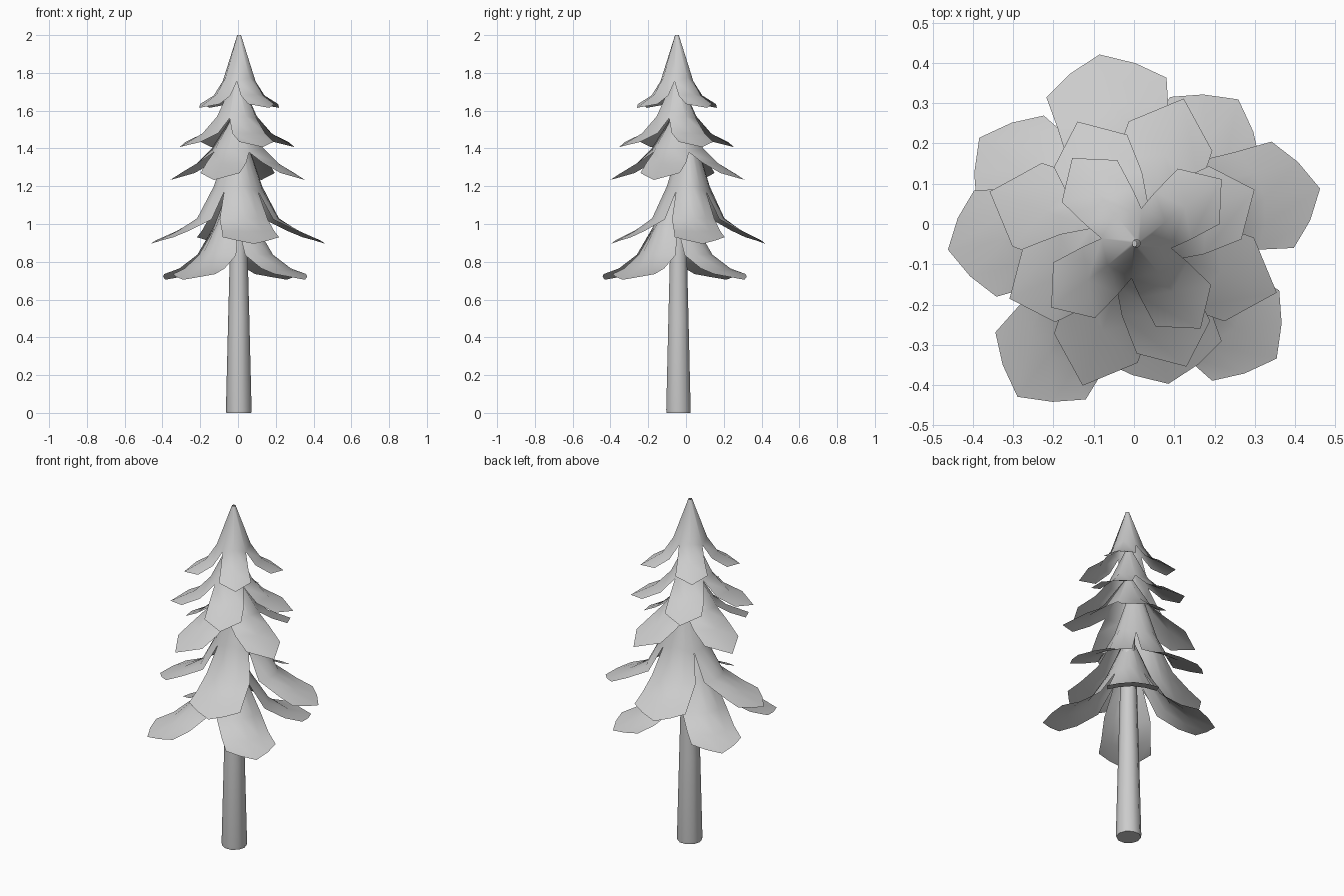
import bpy, bmesh, math

if "Cube" in bpy.data.objects:
    bpy.data.objects.remove(bpy.data.objects["Cube"])


def finish(bm, name, angle):
    bmesh.ops.remove_doubles(bm, verts=bm.verts[:], dist=0.0005)
    bmesh.ops.recalc_face_normals(bm, faces=bm.faces[:])
    me = bpy.data.meshes.new(name)
    bm.to_mesh(me)
    bm.free()
    ob = bpy.data.objects.new(name, me)
    bpy.context.collection.objects.link(ob)
    bpy.context.view_layer.objects.active = ob
    ob.select_set(True)
    bpy.ops.object.shade_smooth_by_angle(angle=math.radians(angle))
    ob.select_set(False)


def tier(name, centre, turn, rows, half_cols, sy=1.0):
    """Four drooping leaves joined at the top into a cone.
    Row: (ridge radius, ridge z, side radius, side z, half angle)."""
    bm = bmesh.new()
    for k in range(4):
        axis = turn + 90 * k
        grid = []
        for rm, zm, rs, zs, half in rows:
            line = []
            for c in range(-half_cols, half_cols + 1):
                f = abs(c) / half_cols
                a = math.radians(axis + half * c / half_cols)
                r = rm + (rs - rm) * f
                line.append(bm.verts.new((centre[0] + r * math.cos(a),
                                          centre[1] + sy * r * math.sin(a),
                                          zm + (zs - zm) * f)))
            grid.append(line)
        for a, b in zip(grid, grid[1:]):
            for i in range(len(a) - 1):
                bm.faces.new((a[i], b[i], b[i + 1], a[i + 1]))
    finish(bm, name, 80)


# Trunk: tapered round post
bm = bmesh.new()
N = 10
rings = []
for r, z in ((0.066, 0), (0.068, 0.015), (0.056, 0.5), (0.043, 1.0), (0.025, 1.4)):
    rings.append([bm.verts.new((0.004 + r * math.cos(2 * math.pi * i / N),
                                -0.04 + r * math.sin(2 * math.pi * i / N), z))
                  for i in range(N)])
for a, b in zip(rings, rings[1:]):
    for i in range(N):
        j = (i + 1) % N
        bm.faces.new((a[i], a[j], b[j], b[i]))
bm.faces.new(rings[0][::-1])
bm.faces.new(rings[-1])
finish(bm, "trunk", 50)

# Foliage tiers, bottom to top
tier("foliage_tier_1", (-0.015, -0.06), -36.6, [
    (0.012, 1.25, 0.012, 1.25, 45),
    (0.12, 1.00, 0.11, 0.98, 45),
    (0.22, 0.84, 0.20, 0.835, 38),
    (0.33, 0.755, 0.30, 0.765, 26),
    (0.46, 0.705, 0.39, 0.735, 21)], 2)
tier("foliage_tier_2", (0.0, 0.012), 10.5, [
    (0.055, 1.42, 0.05, 1.42, 45),
    (0.13, 1.20, 0.13, 1.17, 45),
    (0.22, 1.03, 0.21, 1.025, 38),
    (0.33, 0.96, 0.32, 0.965, 26),
    (0.47, 0.895, 0.405, 0.93, 22)], 2, 0.885)
tier("foliage_tier_3", (-0.002, -0.045), -19.4, [
    (0.012, 1.60, 0.012, 1.60, 45),
    (0.145, 1.40, 0.14, 1.38, 45),
    (0.23, 1.32, 0.21, 1.325, 32),
    (0.378, 1.233, 0.30, 1.27, 21.5)], 1)
tier("foliage_tier_4", (-0.005, -0.05), 24, [
    (0.012, 1.78, 0.012, 1.78, 45),
    (0.115, 1.57, 0.11, 1.56, 45),
    (0.20, 1.48, 0.18, 1.48, 32),
    (0.333, 1.407, 0.272, 1.435, 21.5)], 1)
tier("foliage_tier_5", (0.006, -0.048), 37, [
    (0.010, 2.00, 0.010, 2.00, 45),
    (0.09, 1.775, 0.088, 1.755, 45),
    (0.15, 1.685, 0.135, 1.68, 33),
    (0.265, 1.615, 0.212, 1.635, 24)], 1)
